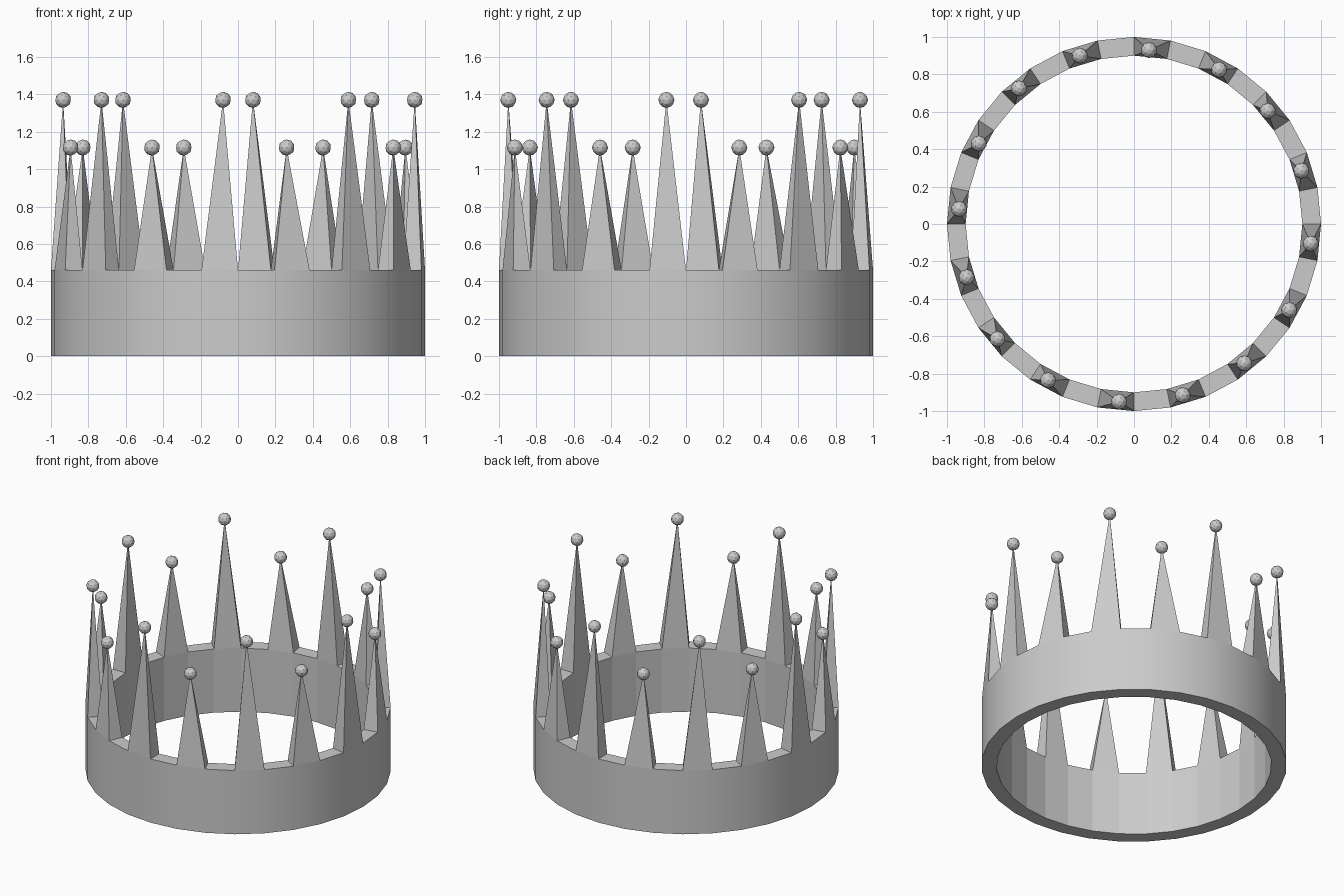
import bpy, bmesh
from math import sin, cos, pi

if "Cube" in bpy.data.objects:
    bpy.data.objects.remove(bpy.data.objects["Cube"])

N = 32                      # sides of the band
R_OUT, R_IN, H = 1.0, 0.9, 0.46
TALL, SHORT, BALL_R = 1.37, 1.115, 0.043

# slightly uneven spike tips (x, y), clockwise from the back
TIPS = [(.08, .93), (.455, .825), (.715, .605), (.895, .285),
        (.945, -.105), (.83, -.46), (.59, -.745), (.26, -.915),
        (-.08, -.95), (-.46, -.835), (-.73, -.615), (-.895, -.285),
        (-.935, .08), (-.83, .43), (-.615, .725), (-.29, .90)]


def make_object(name, bm):
    mesh = bpy.data.meshes.new(name)
    bm.to_mesh(mesh)
    bm.free()
    obj = bpy.data.objects.new(name, mesh)
    bpy.context.collection.objects.link(obj)
    return obj


# band with a pyramid spike growing from every other top face
bm = bmesh.new()


def ring(r, z):
    return [bm.verts.new((r * sin(2 * pi * i / N), r * cos(2 * pi * i / N), z))
            for i in range(N)]


out_low, out_top = ring(R_OUT, 0), ring(R_OUT, H)
in_low, in_top = ring(R_IN, 0), ring(R_IN, H)
for i in range(N):
    j = (i + 1) % N
    wall = bm.faces.new((out_low[i], out_low[j], out_top[j], out_top[i]))
    wall.smooth = True
    bm.faces.new((in_low[i], in_top[i], in_top[j], in_low[j]))
    bm.faces.new((out_low[i], in_low[i], in_low[j], out_low[j]))
    top = (out_top[i], out_top[j], in_top[j], in_top[i])
    if i % 2:
        bm.faces.new(top)
    else:
        k = i // 2
        tip = bm.verts.new((*TIPS[k], SHORT if k % 2 else TALL))
        for a in range(4):
            bm.faces.new((top[a], top[(a + 1) % 4], tip))
bmesh.ops.recalc_face_normals(bm, faces=bm.faces)
make_object("crown_band", bm)

# small faceted ball on each spike
for k, (x, y) in enumerate(TIPS):
    bm = bmesh.new()
    bmesh.ops.create_icosphere(bm, subdivisions=2, radius=BALL_R)
    ball = make_object(f"spike_ball_{k + 1}", bm)
    ball.location = (x, y, SHORT if k % 2 else TALL)
